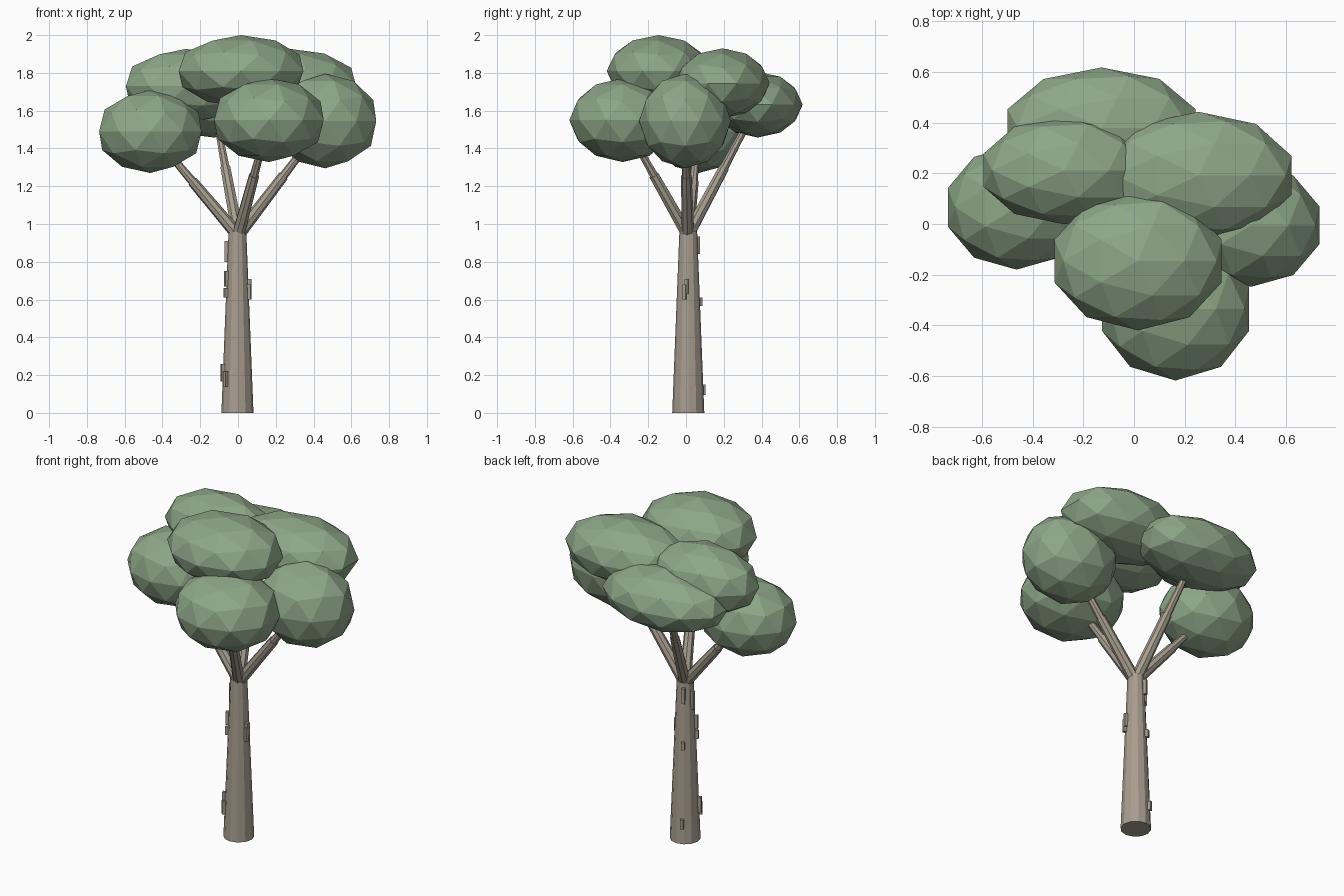
import bpy, math
from mathutils import Vector

if "Cube" in bpy.data.objects:
    bpy.data.objects.remove(bpy.data.objects["Cube"])


def material(name, color):
    m = bpy.data.materials.new(name)
    m.diffuse_color = (*color, 1)
    m.use_nodes = True
    m.node_tree.nodes["Principled BSDF"].inputs["Base Color"].default_value = m.diffuse_color
    return m


LEAF = material("leaf_green", (0.27, 0.385, 0.25))
BARK = material("bark_grey_brown", (0.39, 0.34, 0.275))


def finish(name, mat):
    o = bpy.context.object
    o.name = name
    o.data.materials.append(mat)
    return o


def limb(name, a, b, r1, r2, sides):
    """Tapered cylinder between two points."""
    a, b = Vector(a), Vector(b)
    d = b - a
    bpy.ops.mesh.primitive_cone_add(vertices=sides, radius1=r1, radius2=r2,
                                    depth=d.length, location=(a + b) / 2,
                                    rotation=d.to_track_quat('Z', 'Y').to_euler())
    return finish(name, BARK)


# Leaf clumps: centre, radii
clumps = {
    "left":       ((-0.464, 0.066, 1.49), (0.285, 0.246, 0.22)),
    "front":      ((0.164, -0.335, 1.55), (0.305, 0.283, 0.222)),
    "right":      ((0.462, -0.005, 1.545), (0.284, 0.243, 0.25)),
    "top":        ((0.016, -0.146, 1.81), (0.347, 0.274, 0.19)),
    "back_right": ((0.255, 0.192, 1.745), (0.385, 0.251, 0.185)),
    "back_left":  ((-0.275, 0.212, 1.73), (0.335, 0.213, 0.197)),
    "back":       ((-0.128, 0.38, 1.632), (0.39, 0.238, 0.174)),
}
for name, (c, r) in clumps.items():
    bpy.ops.mesh.primitive_ico_sphere_add(subdivisions=2, radius=1, location=c)
    finish("leaf_clump_" + name, LEAF).scale = r

# Trunk
limb("trunk", (-0.003, 0.012, 0), (-0.003, 0.012, 0.96), 0.085, 0.047, 12)

# Branches in two steps, aimed at four of the clumps
fork = Vector((0, 0.01, 0.94))
for name in ("left", "front", "right", "back"):
    end = Vector(clumps[name][0])
    limb("lower_branch_" + name, fork, fork.lerp(end, 0.52), 0.034, 0.028, 8)
    limb("upper_branch_" + name, fork.lerp(end, 0.48), fork.lerp(end, 0.9), 0.024, 0.017, 8)

# Bark chips on the trunk: angle in degrees, bottom, top
chips = [(172, 0.80, 0.91), (202, 0.67, 0.75), (204, 0.61, 0.66),
         (200, 0.165, 0.26), (222, 0.14, 0.22), (-17, 0.60, 0.68), (-8, 0.63, 0.71),
         (115, 0.84, 0.933), (115, 0.565, 0.61), (113, 0.095, 0.15)]
for i, (deg, z0, z1) in enumerate(chips):
    z = (z0 + z1) / 2
    t = math.radians(deg)
    r = 0.085 - 0.04 * z + 0.004
    bpy.ops.mesh.primitive_cube_add(size=1, rotation=(0, 0, t), location=(
        -0.003 + r * math.cos(t), 0.012 + r * math.sin(t), z))
    finish(f"bark_chip_{i + 1}", BARK).scale = (0.024, 0.018, z1 - z0)
